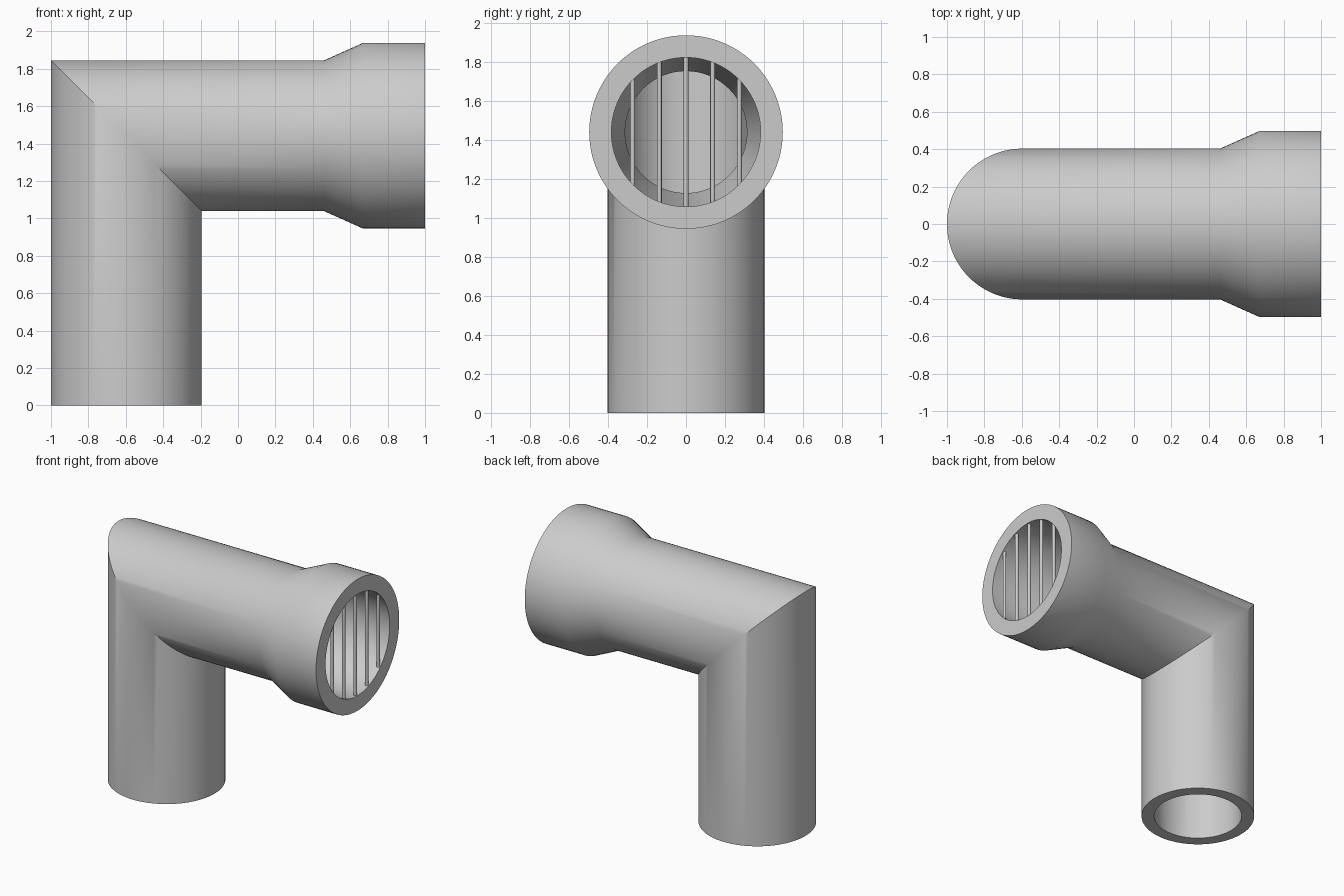
import bpy, bmesh, math

if "Cube" in bpy.data.objects:
    bpy.data.objects.remove(bpy.data.objects["Cube"])

SEGS = 96
CX, CZ = -0.597, 1.442     # axis of the upright pipe, axis height of the outlet
R_OUT, R_IN = 0.403, 0.313  # pipe wall
S_OUT, S_IN = 0.497, 0.383  # socket wall


def ring(bm, r, kind, pos=0.0):
    """Ring of vertices: level (at height pos), mitre, or upright (at x = pos)."""
    verts = []
    for i in range(SEGS):
        a = 2 * math.pi * i / SEGS
        u, v = r * math.cos(a), r * math.sin(a)
        if kind == "level":
            co = (CX + u, v, pos)
        elif kind == "mitre":
            co = (CX + u, v, CZ - u)
        else:
            co = (pos, v, CZ - u)
        verts.append(bm.verts.new(co))
    return verts


def smooth(obj):
    bpy.ops.object.select_all(action='DESELECT')
    obj.select_set(True)
    bpy.context.view_layer.objects.active = obj
    bpy.ops.object.shade_smooth_by_angle(angle=math.radians(30))


# Elbow pipe: up the outside, round the mitre, out to the socket, back along the bore
bm = bmesh.new()
path = [(R_OUT, "level", 0), (R_OUT, "mitre", 0), (R_OUT, "upright", 0.46),
        (S_OUT, "upright", 0.67), (S_OUT, "upright", 1.0),
        (S_IN, "upright", 1.0), (S_IN, "upright", 0.67),
        (R_IN, "upright", 0.46), (R_IN, "mitre", 0), (R_IN, "level", 0)]
rings = [ring(bm, *p) for p in path]
for k, a in enumerate(rings):
    b = rings[(k + 1) % len(rings)]
    for i in range(SEGS):
        j = (i + 1) % SEGS
        bm.faces.new((a[i], a[j], b[j], b[i]))
bmesh.ops.recalc_face_normals(bm, faces=bm.faces)
mesh = bpy.data.meshes.new("elbow_pipe")
bm.to_mesh(mesh)
bm.free()
pipe = bpy.data.objects.new("elbow_pipe", mesh)
bpy.context.collection.objects.link(pipe)
smooth(pipe)

# Grille bars across the outlet
for n in range(-2, 3):
    y = n * 0.137
    half = math.sqrt(S_IN ** 2 - y ** 2) + 0.006
    bpy.ops.mesh.primitive_cylinder_add(vertices=16, radius=0.0125, depth=2 * half,
                                        location=(0.98, y, CZ))
    bar = bpy.context.object
    bar.name = f"grille_bar_{n + 3}"
    smooth(bar)
